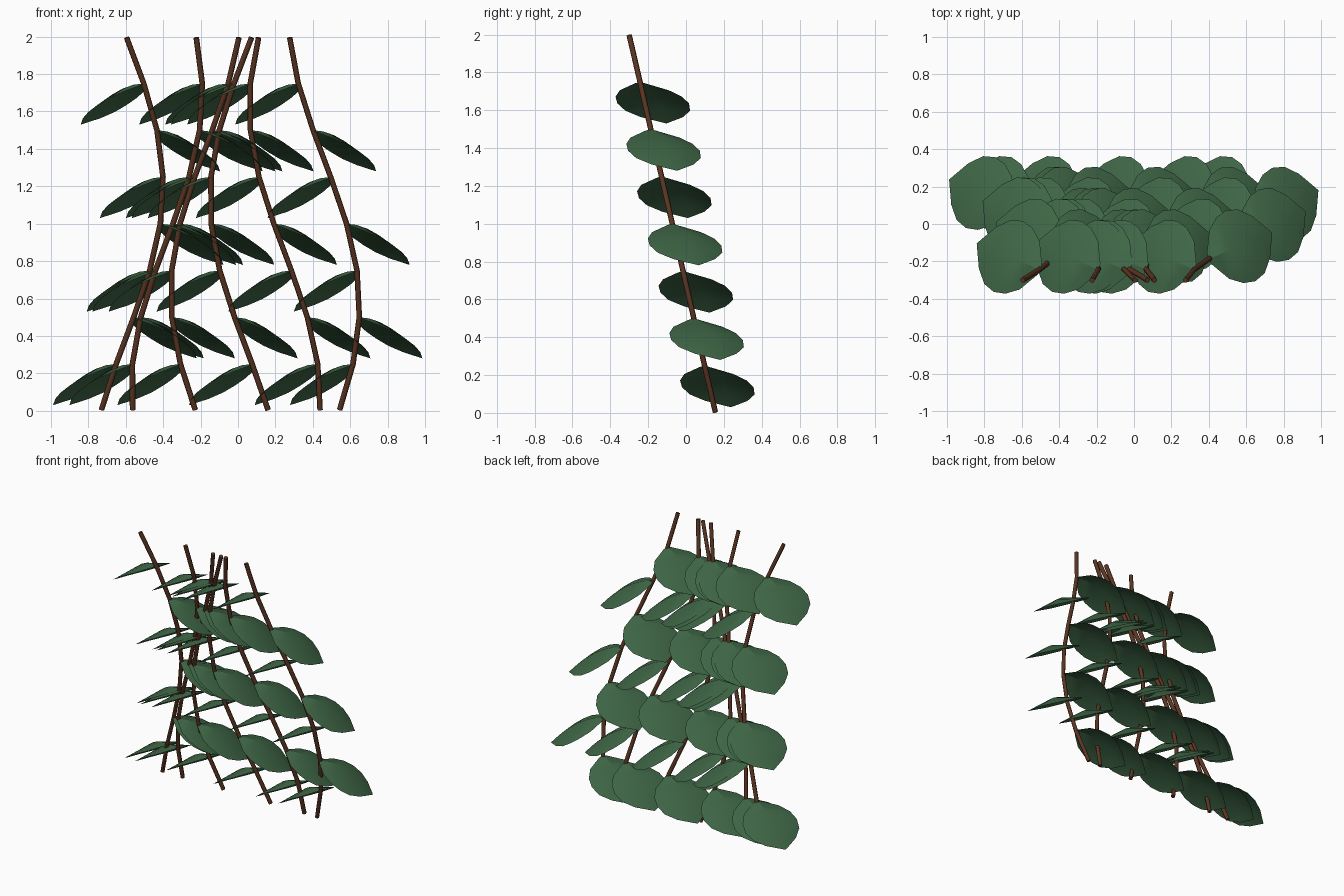
import bpy, math
from mathutils import Vector

if "Cube" in bpy.data.objects:
    bpy.data.objects.remove(bpy.data.objects["Cube"])


def material(name, rgb):
    m = bpy.data.materials.new(name)
    m.diffuse_color = (*rgb, 1)
    m.use_nodes = True
    m.node_tree.nodes["Principled BSDF"].inputs["Base Color"].default_value = m.diffuse_color
    return m


GREEN = material("leaf green", (0.050, 0.135, 0.062))
BROWN = material("stem brown", (0.105, 0.036, 0.016))


def knot(i, k):
    """Point k (0..8) on stem i: a wave in x on a backward-leaning plane."""
    z = 0.25 * k
    x = -0.59 + 0.21 * i + 0.19 * math.cos(2 * (z - 1.2) - i)
    return Vector((x, 0.155 - 0.2275 * z, z))


def make_stem(i):
    pts = [knot(i, k) for k in range(9)]
    pts[0].z, pts[-1].z = 0.005, 1.995
    cu = bpy.data.curves.new("stem", 'CURVE')
    cu.dimensions = '3D'
    cu.bevel_depth = 0.015
    cu.bevel_resolution = 1
    cu.use_fill_caps = True
    sp = cu.splines.new('POLY')
    sp.points.add(len(pts) - 1)
    for p, co in zip(sp.points, pts):
        p.co = (*co, 1)
    cu.materials.append(BROWN)
    ob = bpy.data.objects.new(f"stem_{i + 1}", cu)
    bpy.context.collection.objects.link(ob)
    bpy.ops.object.select_all(action='DESELECT')
    ob.select_set(True)
    bpy.context.view_layer.objects.active = ob
    bpy.ops.object.convert(target='MESH')


# Leaf: (position along the midrib, half width)
OUTLINE = [(0, 0.03), (0.16, 0.14), (0.33, 0.19), (0.5, 0.205),
           (0.67, 0.185), (0.83, 0.12), (1, 0.0)]


def make_leaf(name, base, side):
    """Drooping leaf folded along its midrib, pointing to side -1 or +1 in x."""
    yaw = math.radians(22.5)
    c, s = math.cos(yaw), math.sin(yaw)
    verts, faces = [], []
    for t, w in OUTLINE:
        u, drop = 0.365 * t, 0.22 * t ** 1.9
        for v in (-w, 0, w):
            x, y = u * c - v * s, u * s + v * c
            verts.append(base + Vector((side * x, y, -drop - 0.27 * abs(v))))
    for r in range(len(OUTLINE) - 1):
        for col in (0, 1):
            a = 3 * r + col
            if r == len(OUTLINE) - 2:      # pointed tip
                f = [a, a + 3 + (1 - col), a + 1]
            else:
                f = [a, a + 3, a + 4, a + 1]
            faces.append(f if side > 0 else f[::-1])
    me = bpy.data.meshes.new(name)
    me.from_pydata(verts, [], faces)
    me.materials.append(GREEN)
    ob = bpy.data.objects.new(name, me)
    bpy.context.collection.objects.link(ob)
    return ob


leaves = []
for i in range(6):
    make_stem(i)
    # leaves alternate left and right up the stem
    for k in range(1, 8):
        leaves.append(make_leaf(f"leaf_{i + 1}_{k}", knot(i, k), -1 if k % 2 else 1))

# smooth leaf blades, crisp midrib
bpy.ops.object.select_all(action='DESELECT')
for ob in leaves:
    ob.select_set(True)
bpy.context.view_layer.objects.active = leaves[0]
bpy.ops.object.shade_smooth_by_angle(angle=math.radians(28))
